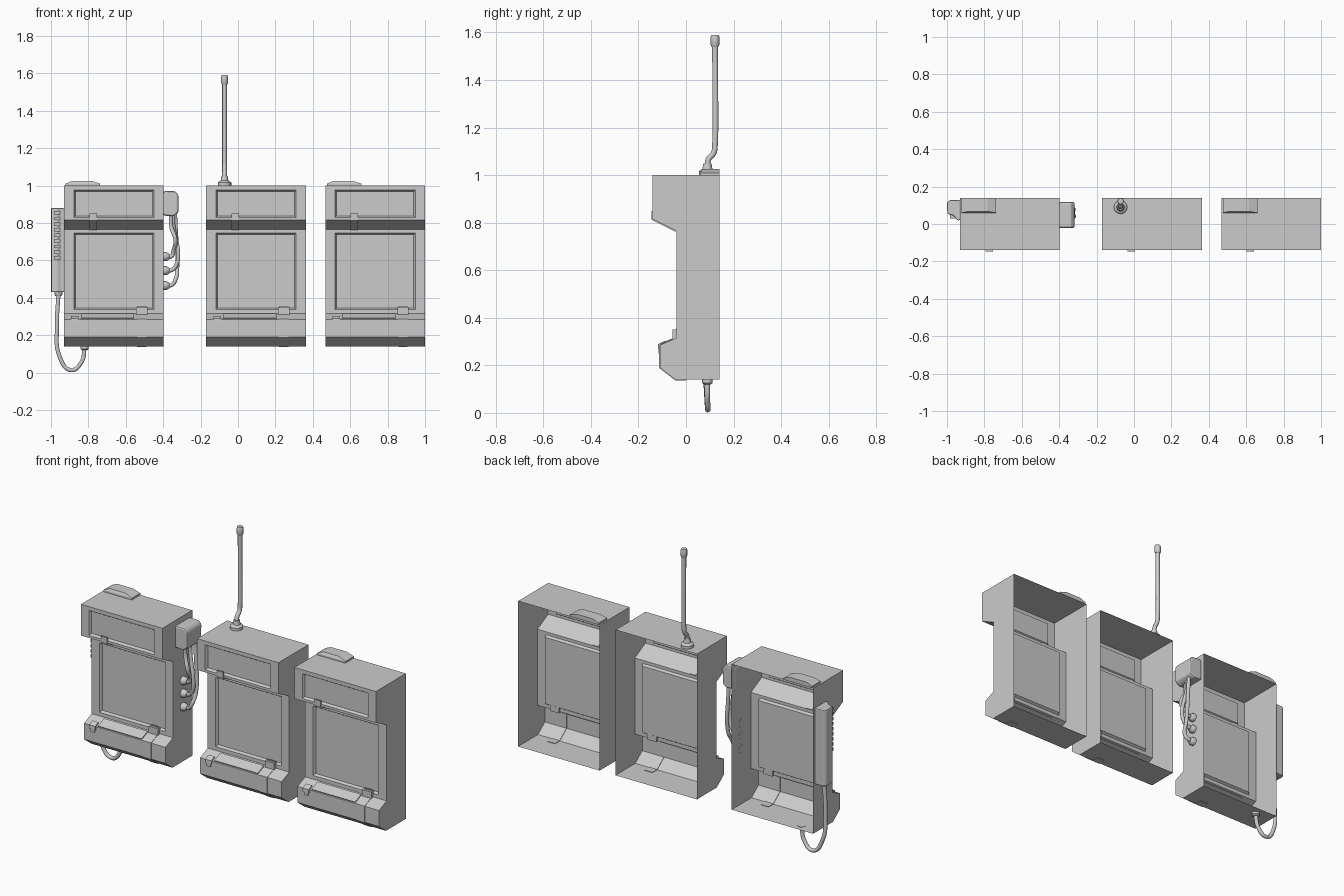
import bpy, bmesh, math
from mathutils import Vector

if "Cube" in bpy.data.objects:
    bpy.data.objects.remove(bpy.data.objects["Cube"])

W = 0.533                      # casing width


def to_object(name, bm):
    mesh = bpy.data.meshes.new(name)
    bm.to_mesh(mesh)
    bm.free()
    ob = bpy.data.objects.new(name, mesh)
    bpy.context.collection.objects.link(ob)
    return ob


def bevel(ob, width, segments=2):
    m = ob.modifiers.new("bevel", 'BEVEL')
    m.width, m.segments, m.limit_method = width, segments, 'ANGLE'


def prism(name, profile, offset):
    """Closed polygon swept along an offset vector."""
    bm = bmesh.new()
    face = bm.faces.new([bm.verts.new(p) for p in profile])
    new = bmesh.ops.extrude_face_region(bm, geom=[face])["geom"]
    bmesh.ops.translate(bm, vec=Vector(offset),
                        verts=[v for v in new if isinstance(v, bmesh.types.BMVert)])
    bmesh.ops.recalc_face_normals(bm, faces=bm.faces)
    return to_object(name, bm)


def box(name, x0, x1, y0, y1, z0, z1):
    return prism(name, [(x0, y0, z0), (x1, y0, z0), (x1, y1, z0), (x0, y1, z0)],
                 (0, 0, z1 - z0))


def strip(name, x0, x1, path, thick):
    """Thin plate following a (y, z) path across x0..x1."""
    bm = bmesh.new()
    rows = [[bm.verts.new((x, y, z)) for x in (x0, x1)] for y, z in path]
    for a, b in zip(rows, rows[1:]):
        bm.faces.new((a[0], b[0], b[1], a[1]))
    ob = to_object(name, bm)
    m = ob.modifiers.new("solid", 'SOLIDIFY')
    m.thickness, m.offset = thick, 0
    return ob


def lathe(name, rings, origin, axis='Z', n=16):
    """Stack of (radius, height) rings turned around an axis."""
    bm = bmesh.new()
    loops = [[bm.verts.new((r * math.cos(2 * math.pi * i / n),
                            r * math.sin(2 * math.pi * i / n), h)) for i in range(n)]
             for r, h in rings]
    for a, b in zip(loops, loops[1:]):
        for i in range(n):
            bm.faces.new((a[i], a[(i + 1) % n], b[(i + 1) % n], b[i]))
    bm.faces.new(loops[0][::-1])
    bm.faces.new(loops[-1])
    ob = to_object(name, bm)
    ob.location = origin
    if axis == 'X':
        ob.rotation_euler = (0, math.pi / 2, 0)
    smooth(ob)
    return ob


def smooth(ob):
    bpy.ops.object.select_all(action='DESELECT')
    bpy.context.view_layer.objects.active = ob
    ob.select_set(True)
    bpy.ops.object.shade_smooth_by_angle(angle=math.radians(35))


def tube(name, pts, radius):
    cu = bpy.data.curves.new(name, 'CURVE')
    cu.dimensions = '3D'
    cu.bevel_depth, cu.bevel_resolution, cu.resolution_u = radius, 3, 8
    cu.use_fill_caps = True
    sp = cu.splines.new('BEZIER')
    sp.bezier_points.add(len(pts) - 1)
    for bp, p in zip(sp.bezier_points, pts):
        bp.co = p
        bp.handle_left_type = bp.handle_right_type = 'AUTO'
    ob = bpy.data.objects.new(name, cu)
    bpy.context.collection.objects.link(ob)
    bpy.ops.object.select_all(action='DESELECT')
    bpy.context.view_layer.objects.active = ob
    ob.select_set(True)
    bpy.ops.object.convert(target='MESH')
    return ob


# Casing: side profile (y, z), open at the back, with two recessed front panels
PROFILE = [(0.14, 1.0), (-0.14, 1.0), (-0.14, 0.977), (-0.14, 0.83), (-0.14, 0.815),
           (-0.04, 0.765), (-0.04, 0.747), (-0.04, 0.337), (-0.04, 0.315),
           (-0.11, 0.285), (-0.11, 0.19), (-0.045, 0.14), (0.14, 0.14)]


def casing(name, x):
    bm = bmesh.new()
    rows = [[bm.verts.new((x + dx, y, z)) for dx in (0, 0.052, W - 0.052, W)]
            for y, z in PROFILE]
    panels = []
    for r, (a, b) in enumerate(zip(rows, rows[1:])):
        for c in range(3):
            f = bm.faces.new((a[c], b[c], b[c + 1], a[c + 1]))
            if c == 1 and r in (2, 6):
                panels.append(f)
    for c in (0, 3):
        bm.faces.new([row[c] for row in rows])
    bmesh.ops.recalc_face_normals(bm, faces=bm.faces)
    if panels[0].normal.y > 0:
        bmesh.ops.reverse_faces(bm, faces=bm.faces)
    bmesh.ops.inset_individual(bm, faces=panels, thickness=0.012, depth=-0.014)
    return to_object(name, bm)


def unit(tag, x):
    casing(tag + "_casing", x)
    # lower strap wrapping over the ledge, with its end clip
    strip(tag + "_lower_strap", x + 0.39, x + 0.44,
          [(-0.04, 0.355), (-0.04, 0.315), (-0.11, 0.285), (-0.11, 0.19),
           (-0.045, 0.14), (0.0, 0.14)], 0.006)
    box(tag + "_lower_clip", x + 0.385, x + 0.445, -0.056, -0.03, 0.31, 0.35)
    # upper clip under the overhang
    strip(tag + "_upper_clip", x + 0.135, x + 0.175,
          [(-0.142, 0.85), (-0.142, 0.815), (-0.042, 0.765)], 0.008)
    # plate on the sloped ledge and small buckle beside it
    strip(tag + "_ledge_plate", x + 0.09, x + 0.375,
          [(-0.05, 0.3115), (-0.106, 0.2875)], 0.010)
    strip(tag + "_buckle", x + 0.038, x + 0.078,
          [(-0.085, 0.298), (-0.112, 0.286), (-0.112, 0.268)], 0.012)
    box(tag + "_buckle_tongue", x + 0.045, x + 0.071, -0.116, -0.105, 0.25, 0.27)


def top_hump(tag, x):
    bm = bmesh.new()
    base = [(x, 0.14), (x, 0.06), (x + 0.185, 0.06), (x + 0.185, 0.14)]
    crown = [(x + 0.035, 0.14), (x + 0.035, 0.068), (x + 0.14, 0.068), (x + 0.14, 0.14)]
    lo = [bm.verts.new((a, b, 1.0)) for a, b in base]
    mid = [bm.verts.new((a, b, 1.01)) for a, b in base]
    hi = [bm.verts.new((a, b, 1.025)) for a, b in crown]
    for p, q in ((lo, mid), (mid, hi)):
        for i in range(4):
            j = (i + 1) % 4
            bm.faces.new((p[i], p[j], q[j], q[i]))
    bm.faces.new(hi)
    bmesh.ops.recalc_face_normals(bm, faces=bm.faces)
    to_object(tag + "_top_hump", bm)


for tag, x in (("left", -0.93), ("middle", -0.17), ("right", 1.0 - W)):
    unit(tag, x)
top_hump("left", -0.922)
top_hump("right", 0.475)

# Antenna on the middle unit
lathe("antenna_base", [(0.036, 0), (0.036, 0.016), (0.027, 0.023), (0.021, 0.026),
                       (0.017, 0.05)], (-0.072, 0.09, 1.0))
tube("antenna_rod", [(-0.072, 0.09, 1.03), (-0.072, 0.094, 1.065), (-0.072, 0.117, 1.095),
                     (-0.072, 0.122, 1.13), (-0.072, 0.122, 1.55)], 0.0125)
lathe("antenna_cap", [(0.014, 0), (0.018, 0.008), (0.018, 0.042), (0.015, 0.05)],
      (-0.072, 0.122, 1.54))

# Ribbed handpiece on the left side, with its looped lead
hand = prism("side_handpiece", [(-0.998, 0.055, 0.43), (-0.965, 0.045, 0.43), (-0.945, 0.02, 0.43),
                                (-0.93, 0.02, 0.43), (-0.93, 0.128, 0.43),
                                (-0.985, 0.128, 0.43), (-1.0, 0.115, 0.43)], (0, 0, 0.45))
bevel(hand, 0.005)
for i in range(9):
    z = 0.605 + i * 0.03
    box(f"handpiece_rib_{i}", -0.985, -0.95, 0.03, 0.06, z, z + 0.018)
lathe("handpiece_neck", [(0.017, 0), (0.022, 0.01), (0.022, 0.03)], (-0.96, 0.08, 0.41))
tube("handpiece_lead", [(-0.96, 0.08, 0.42), (-0.968, 0.08, 0.25), (-0.955, 0.087, 0.09),
                        (-0.893, 0.092, 0.0135), (-0.835, 0.09, 0.06), (-0.82, 0.09, 0.135)], 0.0115)
lathe("lead_plug", [(0.015, 0), (0.022, 0.006), (0.022, 0.022)], (-0.82, 0.09, 0.12))

# Connector box on the right of the left unit, with three cables and plugs
jbox = prism("connector_box", [(-0.40, -0.022, 0.97), (-0.335, -0.022, 0.97), (-0.318, -0.022, 0.95),
                               (-0.318, -0.022, 0.855), (-0.345, -0.022, 0.835),
                               (-0.40, -0.022, 0.84)], (0, 0.14, 0))
bevel(jbox, 0.01)
for i, (z, bulge) in enumerate(((0.62, -0.335), (0.545, -0.32), (0.465, -0.325))):
    y = 0.02 + i * 0.03
    tube(f"connector_cable_{i}", [(-0.36 + 0.012 * i, y, 0.845), (-0.357 + 0.012 * i, y, 0.78),
                                  (bulge, y - 0.01, z + 0.09), (bulge - 0.01, 0.045, z + 0.03),
                                  (-0.355, 0.05, z + 0.003), (-0.385, 0.05, z)], 0.011)
    lathe(f"cable_plug_{i}", [(0.024, 0), (0.024, 0.016), (0.018, 0.026), (0.013, 0.032)],
          (-0.398, 0.05, z), 'X')
